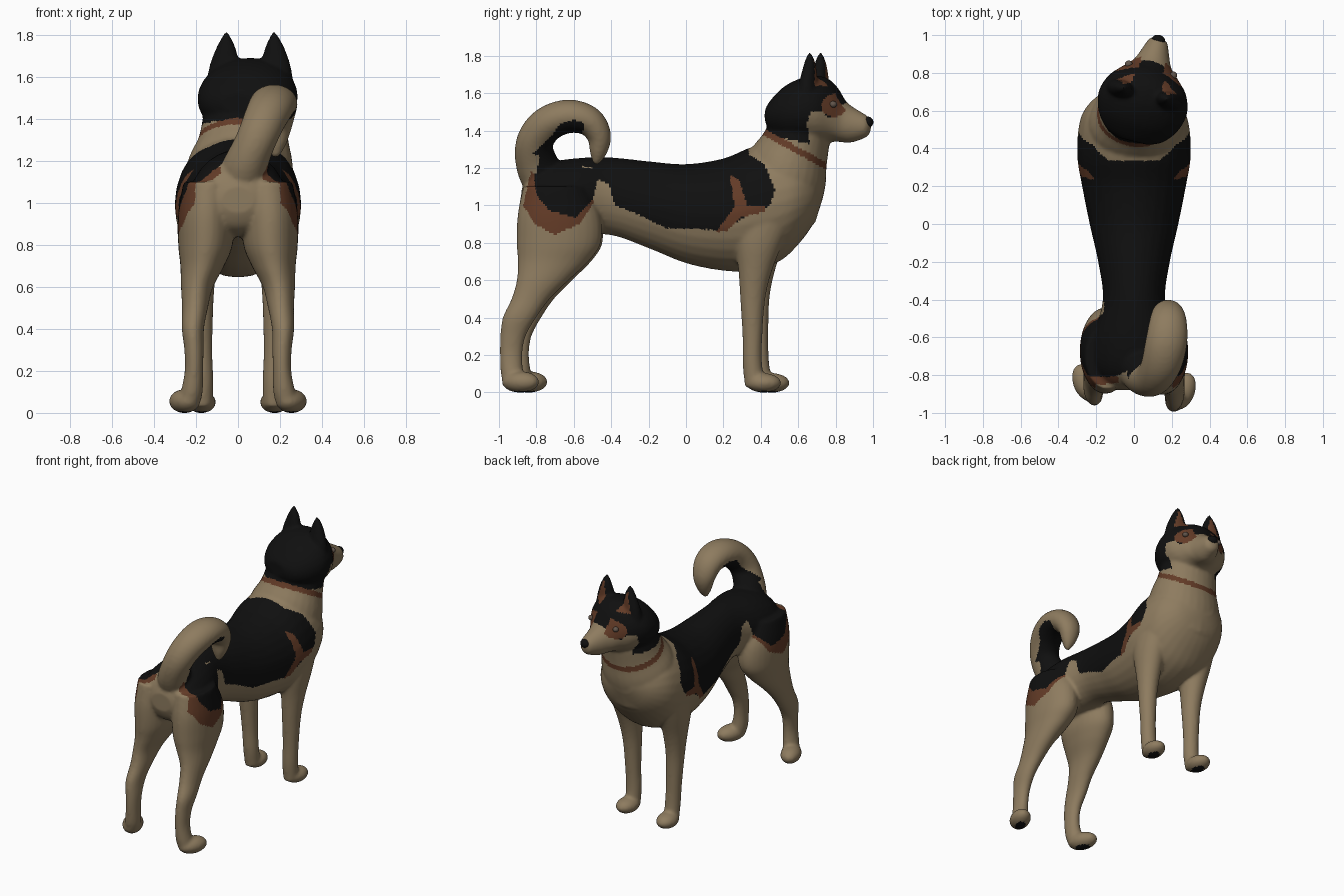
import bpy
import bmesh
from math import cos, sin, pi, radians
from mathutils import Matrix, Vector

if "Cube" in bpy.data.objects:
    bpy.data.objects.remove(bpy.data.objects["Cube"], do_unlink=True)


def material(name, rgb):
    mat = bpy.data.materials.new(name)
    mat.use_nodes = True
    mat.diffuse_color = (*rgb, 1)
    shader = mat.node_tree.nodes["Principled BSDF"]
    shader.inputs["Base Color"].default_value = (*rgb, 1)
    shader.inputs["Roughness"].default_value = 0.9
    return mat


beige = material("beige fur", (0.27, 0.2, 0.115))
black = material("black fur", (0.005, 0.005, 0.005))
brown = material("brown fur", (0.125, 0.044, 0.02))
eye_grey = material("eye grey", (0.12, 0.09, 0.07))
BEIGE, BLACK, BROWN = range(3)

AXIS_X, AXIS_Y, AXIS_Z = Vector((1, 0, 0)), Vector((0, 1, 0)), Vector((0, 0, 1))
IDENTITY = Matrix.Identity(4)
# the head is turned a little to its side about this pivot
HEAD = (Matrix.Translation((0.06, 0.695, 0)) @ Matrix.Rotation(radians(-14), 4, "Z")
        @ Matrix.Translation((0, -0.695, 0)))
HEAD_INVERSE = HEAD.inverted()


def smooth_rings(rings, steps=5):
    """Catmull-Rom interpolation of the given cross-sections."""
    result = []
    for i in range(len(rings) - 1):
        quad = (rings[max(i - 1, 0)], rings[i], rings[i + 1], rings[min(i + 2, len(rings) - 1)])
        for k in range(steps):
            t = k / steps
            result.append([b + 0.5 * t * (c - a + t * (2 * a - 5 * b + 4 * c - d
                                                       + t * (3 * (b - c) + d - a)))
                           for a, b, c, d in zip(*quad)])
    return result + [list(rings[-1])]


def loft(bm, rings, axis=None, matrix=IDENTITY, sides=28):
    """Closed tube through elliptical rings (x, y, z, half width, half depth)."""
    rings = smooth_rings(rings)
    loops = []
    for i, (x, y, z, wide, deep) in enumerate(rings):
        if axis is None:
            a, b = rings[max(i - 1, 0)], rings[min(i + 1, len(rings) - 1)]
            along = Vector((0, b[1] - a[1], b[2] - a[2])).normalized()
        else:
            along = axis
        other = along.cross(AXIS_X)
        wide, deep = max(wide, 0.004), max(deep, 0.004)
        loop = []
        for k in range(sides):
            angle = 2 * pi * k / sides
            point = Vector((x, y, z)) + AXIS_X * wide * cos(angle) + other * deep * sin(angle)
            loop.append(bm.verts.new(matrix @ point))
        loops.append(loop)
    for low, high in zip(loops, loops[1:]):
        for k in range(sides):
            m = (k + 1) % sides
            bm.faces.new((low[k], low[m], high[m], high[k]))
    bm.faces.new(loops[0])
    bm.faces.new(loops[-1])


def ellipsoid(bm, centre, radii, turn=0, matrix=IDENTITY):
    placed = (matrix @ Matrix.Translation(centre) @ Matrix.Rotation(turn, 4, "Z")
              @ Matrix.Diagonal((*radii, 1)))
    bmesh.ops.create_uvsphere(bm, u_segments=24, v_segments=14, radius=1, matrix=placed)


def make_object(name, bm, mats):
    bmesh.ops.recalc_face_normals(bm, faces=bm.faces[:])
    mesh = bpy.data.meshes.new(name)
    bm.to_mesh(mesh)
    bm.free()
    obj = bpy.data.objects.new(name, mesh)
    bpy.context.scene.collection.objects.link(obj)
    for mat in mats:
        mesh.materials.append(mat)
    for face in mesh.polygons:
        face.use_smooth = True
    return obj


def upright(rows):
    """Rows of (y, bottom, top, half width) to rings facing along y."""
    return [(0, y, (lo + hi) / 2, w, (hi - lo) / 2) for y, lo, hi, w in rows]


bm = bmesh.new()
# trunk, from rump to breast
loft(bm, upright([
    (-0.88, 0.95, 1.08, 0.08), (-0.84, 0.88, 1.16, 0.17), (-0.75, 0.84, 1.22, 0.22),
    (-0.6, 0.84, 1.25, 0.215), (-0.4, 0.84, 1.255, 0.165), (-0.2, 0.77, 1.235, 0.19),
    (0, 0.69, 1.22, 0.235), (0.2, 0.65, 1.25, 0.275), (0.35, 0.65, 1.31, 0.3),
    (0.5, 0.7, 1.33, 0.295), (0.6, 0.79, 1.3, 0.265), (0.68, 0.9, 1.22, 0.19),
    (0.73, 1.03, 1.15, 0.08)]), AXIS_Y)
# neck
loft(bm, [(0, 0.48, 1.02, 0.27, 0.24), (0.01, 0.545, 1.19, 0.25, 0.225),
          (0.025, 0.585, 1.3, 0.215, 0.19), (0.035, 0.62, 1.42, 0.2, 0.17)],
     Vector((0, 0.48, 0.88)).normalized())
# skull and muzzle
loft(bm, upright([
    (0.43, 1.43, 1.53, 0.08), (0.46, 1.38, 1.57, 0.15), (0.52, 1.34, 1.63, 0.205),
    (0.59, 1.32, 1.67, 0.235), (0.66, 1.32, 1.69, 0.24), (0.74, 1.33, 1.685, 0.21),
    (0.8, 1.34, 1.64, 0.155), (0.85, 1.335, 1.565, 0.105), (0.89, 1.335, 1.53, 0.085),
    (0.94, 1.35, 1.5, 0.066), (0.98, 1.37, 1.475, 0.048), (0.995, 1.4, 1.45, 0.02)]),
    AXIS_Y, HEAD)
# tail, curled over the back
loft(bm, [(0.01, -0.72, 1.08, 0.12, 0.12), (0.04, -0.79, 1.2, 0.11, 0.115),
          (0.1, -0.81, 1.33, 0.105, 0.1), (0.145, -0.745, 1.43, 0.11, 0.095),
          (0.17, -0.63, 1.475, 0.112, 0.09), (0.18, -0.52, 1.45, 0.1, 0.08),
          (0.18, -0.465, 1.37, 0.08, 0.065), (0.18, -0.47, 1.28, 0.05, 0.045),
          (0.18, -0.485, 1.22, 0.015, 0.015)])

HIND_LEG = [
    (0.14, -0.7, 1.1, 0.12, 0.17), (0.15, -0.68, 0.95, 0.135, 0.22),
    (0.155, -0.68, 0.8, 0.13, 0.225), (0.17, -0.71, 0.7, 0.105, 0.19),
    (0.195, -0.765, 0.6, 0.077, 0.14), (0.205, -0.83, 0.5, 0.062, 0.103),
    (0.215, -0.89, 0.4, 0.053, 0.09), (0.21, -0.925, 0.3, 0.046, 0.068),
    (0.21, -0.935, 0.2, 0.044, 0.06), (0.22, -0.93, 0.1, 0.052, 0.06),
    (0.235, -0.92, 0.03, 0.05, 0.055)]
FORE_LEG = [
    (0.19, 0.42, 0.95, 0.1, 0.17), (0.19, 0.39, 0.8, 0.095, 0.13),
    (0.185, 0.37, 0.65, 0.077, 0.09), (0.18, 0.357, 0.5, 0.062, 0.067),
    (0.175, 0.355, 0.3, 0.053, 0.053), (0.17, 0.355, 0.15, 0.052, 0.052),
    (0.17, 0.37, 0.03, 0.05, 0.055)]
for side in (1, -1):
    stride = 0 if side > 0 else 0.045
    # legs and paws
    for leg in (HIND_LEG, FORE_LEG):
        loft(bm, [(side * x, y + stride * (1 - z), z, w, d) for x, y, z, w, d in leg], AXIS_Z)
    ellipsoid(bm, (side * 0.255, -0.885 + stride, 0.055), (0.068, 0.105, 0.057), side * radians(-22))
    ellipsoid(bm, (side * 0.175, 0.415 + stride, 0.05), (0.07, 0.095, 0.052), side * radians(-5))
    # ears
    loft(bm, [(side * 0.125, 0.68, 1.56, 0.09, 0.065), (side * 0.125, 0.685, 1.66, 0.072, 0.048),
              (side * 0.12, 0.69, 1.74, 0.047, 0.034), (side * 0.118, 0.69, 1.79, 0.022, 0.02),
              (side * 0.117, 0.69, 1.815, 0.008, 0.008)], AXIS_Z, HEAD)

dog = make_object("dog_body", bm, [beige, black, brown])

# fuse the parts into one soft skin
remesh = dog.modifiers.new("fuse", "REMESH")
remesh.mode = "VOXEL"
remesh.voxel_size = 0.011
relax = dog.modifiers.new("relax", "SMOOTH")
relax.factor = 0.5
relax.iterations = 6
graph = bpy.context.evaluated_depsgraph_get()
skin = bpy.data.meshes.new_from_object(dog.evaluated_get(graph))
dog.modifiers.clear()
dog.data = skin
skin.name = "dog_body"
skin.materials.clear()
for mat in (beige, black, brown):
    skin.materials.append(mat)
floor = min(v.co.z for v in skin.vertices)
for v in skin.vertices:
    v.co.z -= floor

# coat markings as side outlines (y, z)
SADDLE = [(0.3, 1.5), (0.34, 1.27), (0.42, 1.22), (0.475, 1.085), (0.45, 1), (0.3, 0.93),
          (0.21, 0.866), (-0.11, 0.88), (-0.25, 0.95), (-0.38, 1), (-0.41, 1.11), (-0.47, 1.14),
          (-0.5, 1.03), (-0.59, 0.935), (-0.73, 0.97), (-0.8, 1.06), (-0.81, 1.14),
          (-0.79, 1.22), (-0.75, 1.4), (0, 1.4)]
SHOULDER = [(0.235, 1.16), (0.28, 1.14), (0.33, 1), (0.43, 0.99), (0.42, 0.965), (0.29, 0.935),
            (0.22, 0.86), (0.16, 0.86), (0.26, 0.99)]
HAUNCH = [(-0.83, 1.18), (-0.87, 1), (-0.81, 0.9), (-0.7, 0.845), (-0.57, 0.9), (-0.49, 1.02),
          (-0.6, 1.1)]
TAIL_INSIDE = [(-0.8, 1.18), (-0.815, 1.28), (-0.72, 1.37), (-0.67, 1.44), (-0.6, 1.455),
               (-0.54, 1.44), (-0.56, 1.36), (-0.55, 1.18)]
HOOD = [(0.3, 1.42), (0.7, 1.33), (0.695, 1.43), (0.72, 1.5), (0.77, 1.505), (0.8, 1.47),
        (0.83, 1.48), (0.85, 1.53), (0.89, 1.58), (0.89, 1.9), (0.3, 1.9)]


def inside(outline, y, z):
    hit = False
    for (ya, za), (yb, zb) in zip(outline, outline[1:] + outline[:1]):
        if (za > z) != (zb > z) and y < ya + (z - za) * (yb - ya) / (zb - za):
            hit = not hit
    return hit


def head_colour(p, normal):
    q = HEAD_INVERSE @ p
    forward = (HEAD_INVERSE.to_3x3() @ normal).y
    ear = abs(abs(q.x) - 0.12) < 0.3 * (1.79 - q.z)
    if 1.64 < q.z < 1.78 and ear and forward > 0.4 and abs(q.x) > 0.075:
        return BROWN
    if abs(q.x) > 0.065 and ((q.y - 0.825) / 0.055) ** 2 + ((q.z - 1.535) / 0.062) ** 2 < 1:
        return BROWN
    return BLACK if inside(HOOD, q.y, q.z) else BEIGE


def coat_colour(p, normal):
    x, y, z = p
    if z < 0.008 and normal.z < -0.8:
        return BLACK  # paw pads
    if y > 0.3:
        height = 0.48 * y + 0.88 * z
        if abs(height - 1.425) < 0.017:
            return BROWN  # collar
        if height > 1.425:
            return head_colour(p, normal)
    tail_tip = -0.56 < y < -0.38 and x > 0.125 and z > 1.2
    if tail_tip or (y < -0.38 and z > 1.265):
        return BLACK if inside(TAIL_INSIDE, y, z) else BEIGE
    if inside(SHOULDER, y, z) and abs(x) > 0.15:
        return BROWN
    if inside(SADDLE, y, z):
        return BLACK
    return BROWN if inside(HAUNCH, y, z) and abs(x) > 0.08 else BEIGE


for face in skin.polygons:
    face.material_index = coat_colour(face.center, face.normal)
    face.use_smooth = True

# nose and eyes
bm = bmesh.new()
ellipsoid(bm, (0, 0.98, 1.445), (0.036, 0.03, 0.03), matrix=HEAD)
make_object("nose", bm, [black])
for side, name in ((1, "left_eye"), (-1, "right_eye")):
    bm = bmesh.new()
    ellipsoid(bm, (side * 0.122, 0.82, 1.54), (0.02, 0.02, 0.018), matrix=HEAD)
    make_object(name, bm, [eye_grey])
